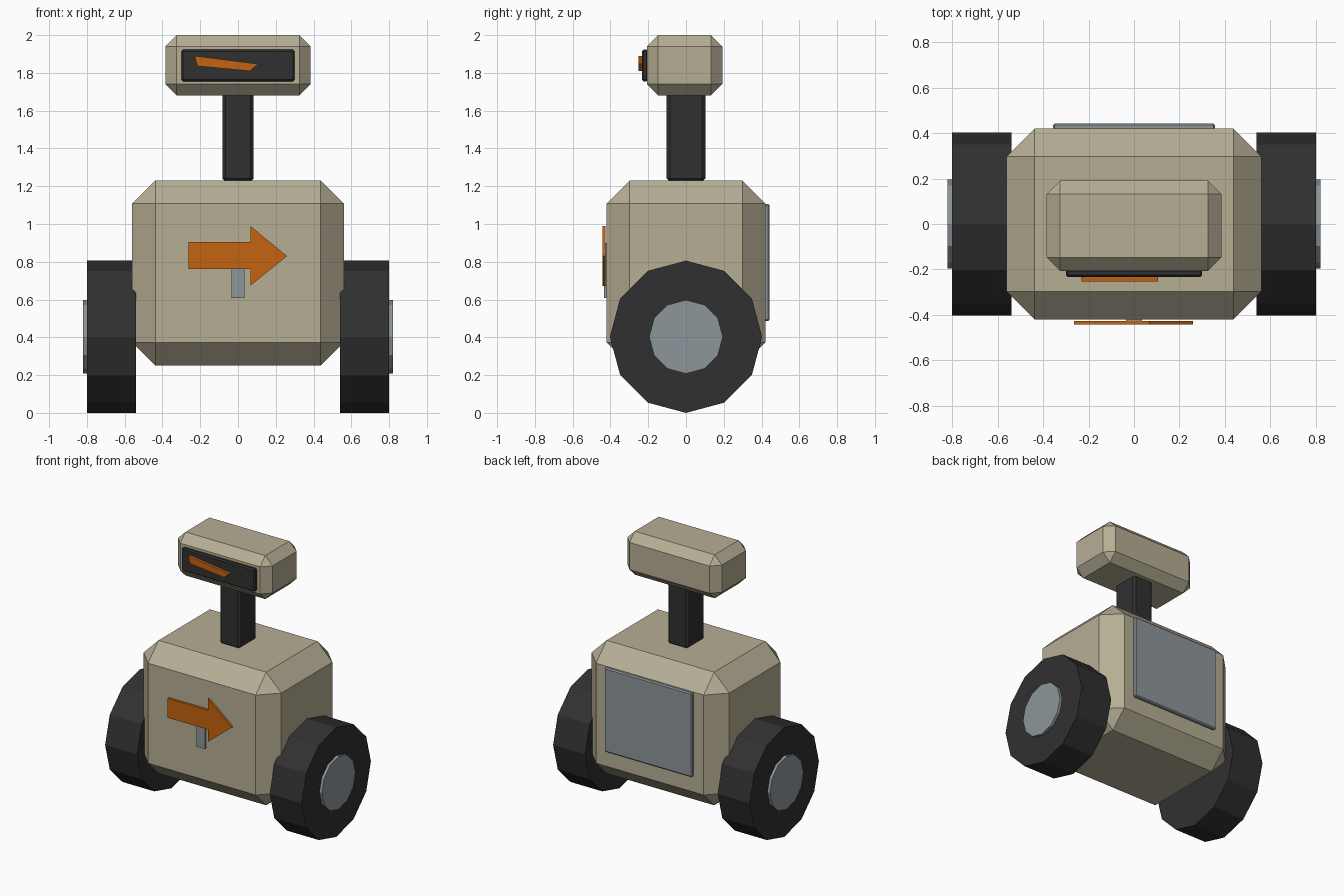
import bpy, bmesh, math
from mathutils import Matrix

if "Cube" in bpy.data.objects:
    bpy.data.objects.remove(bpy.data.objects["Cube"])


def material(name, color):
    m = bpy.data.materials.new(name)
    m.diffuse_color = (*color, 1)
    m.use_nodes = True
    m.node_tree.nodes["Principled BSDF"].inputs["Base Color"].default_value = m.diffuse_color
    return m


BEIGE = material("beige_shell", (0.47, 0.425, 0.30))
BLACK = material("dark_rubber", (0.03, 0.03, 0.03))
GREY = material("grey_metal", (0.27, 0.305, 0.325))
ORANGE = material("orange_marking", (0.56, 0.125, 0.005))


def add(name, bm, mat):
    bmesh.ops.recalc_face_normals(bm, faces=bm.faces[:])
    mesh = bpy.data.meshes.new(name)
    bm.to_mesh(mesh)
    bm.free()
    mesh.materials.append(mat)
    obj = bpy.data.objects.new(name, mesh)
    bpy.context.collection.objects.link(obj)
    return obj


def box(name, xs, ys, zs, mat, chamfer=0):
    """Box between the given limits with flat chamfered edges."""
    bm = bmesh.new()
    bmesh.ops.create_cube(bm, size=1)
    for v in bm.verts:
        for i, (lo, hi) in enumerate((xs, ys, zs)):
            v.co[i] = lo if v.co[i] < 0 else hi
    if chamfer:
        bmesh.ops.bevel(bm, geom=bm.edges[:], offset=chamfer, segments=1,
                        affect='EDGES', profile=0.5)
    return add(name, bm, mat)


def plate(name, outline, y0, y1, mat):
    """Flat outline in x and z, given thickness along y."""
    bm = bmesh.new()
    face = bm.faces.new([bm.verts.new((x, y0, z)) for x, z in outline])
    ext = bmesh.ops.extrude_face_region(bm, geom=[face])
    for v in ext["geom"]:
        if isinstance(v, bmesh.types.BMVert):
            v.co.y = y1
    return add(name, bm, mat)


def disc(name, radius, x0, x1, mat):
    """Twelve-sided cylinder along x on the axle line."""
    bm = bmesh.new()
    bmesh.ops.create_cone(bm, cap_ends=True, segments=12, radius1=radius,
                          radius2=radius, depth=abs(x1 - x0))
    bm.transform(Matrix.Translation(((x0 + x1) / 2, 0, 0.403))
                 @ Matrix.Rotation(math.pi / 2, 4, 'Y'))
    return add(name, bm, mat)


# Body, neck and head
box("body", (-0.56, 0.56), (-0.42, 0.42), (0.25, 1.23), BEIGE, 0.122)
box("neck", (-0.083, 0.083), (-0.102, 0.102), (1.225, 1.70), BLACK, 0.016)
box("head", (-0.385, 0.385), (-0.207, 0.192), (1.68, 2.0), BEIGE, 0.06)

# Face screen and its slanted bar
box("screen", (-0.30, 0.30), (-0.233, -0.20), (1.755, 1.923), BLACK, 0.009)
plate("screen_bar", [(-0.23, 1.89), (0.06, 1.853), (0.105, 1.848),
                     (0.065, 1.81), (-0.215, 1.836)], -0.252, -0.232, ORANGE)

# Chest arrow on a short post, and the back panel
box("arrow_post", (-0.035, 0.035), (-0.434, -0.41), (0.607, 0.90), GREY)
plate("chest_arrow", [(-0.263, 0.905), (0.065, 0.905), (0.065, 0.99),
                      (0.26, 0.83), (0.065, 0.673), (0.065, 0.762),
                      (-0.263, 0.762)], -0.442, -0.426, ORANGE)
box("back_panel", (-0.357, 0.357), (0.41, 0.443), (0.487, 1.107), GREY, 0.008)

# Wheels and hubs
for side, s in (("left", -1), ("right", 1)):
    disc(side + "_wheel", 0.403, s * 0.54, s * 0.80, BLACK)
    disc(side + "_hub", 0.195, s * 0.75, s * 0.82, GREY)
